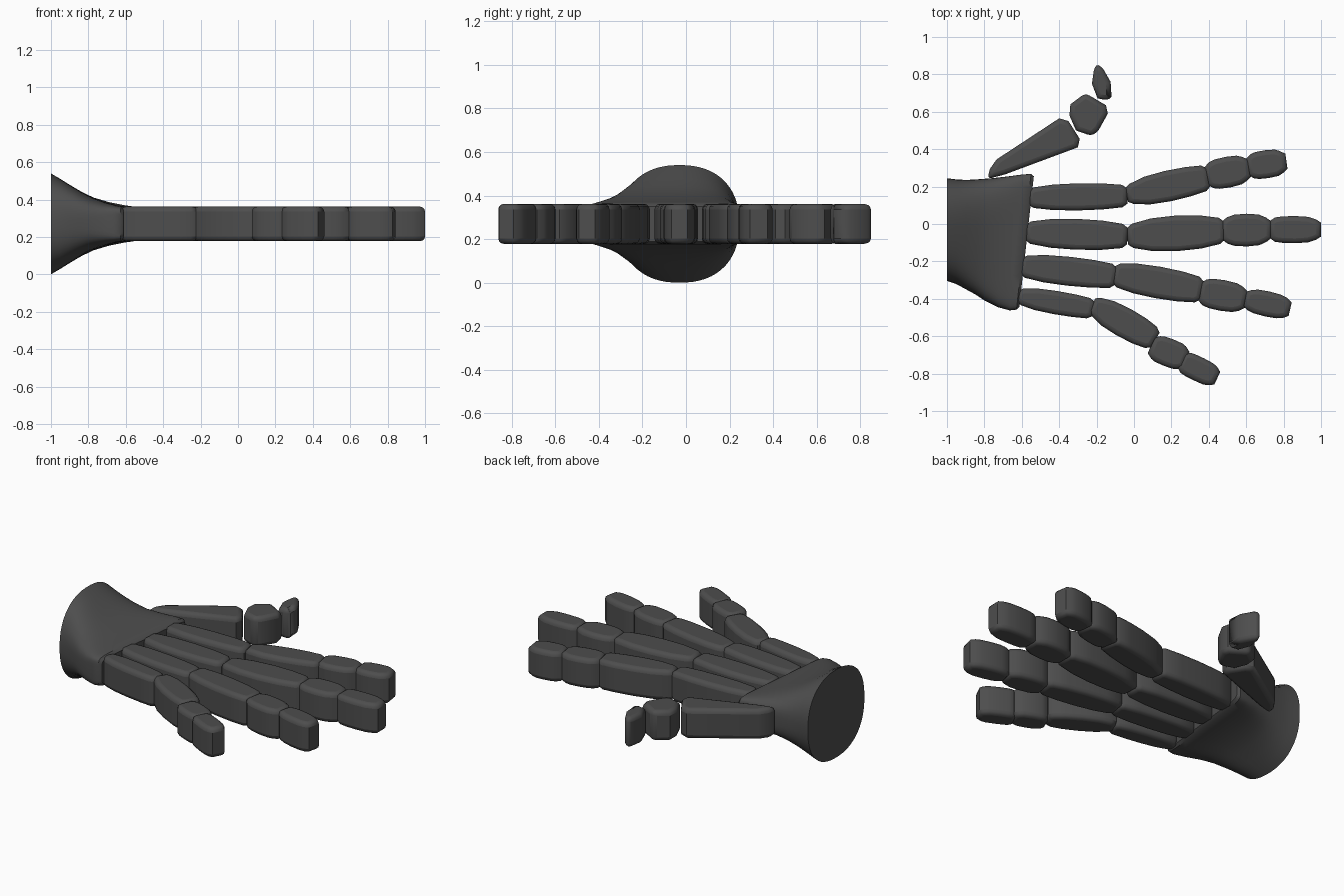
import bpy, bmesh, math
from mathutils import Vector

if "Cube" in bpy.data.objects:
    bpy.data.objects.remove(bpy.data.objects["Cube"])

MID_Z, HALF = 0.27, 0.092

mat = bpy.data.materials.new("dark grey")
mat.use_nodes = True
colour = (0.075, 0.075, 0.075, 1)
mat.diffuse_color = colour
mat.node_tree.nodes["Principled BSDF"].inputs["Base Color"].default_value = colour


def finish(name, bm, angle):
    bmesh.ops.recalc_face_normals(bm, faces=bm.faces)
    mesh = bpy.data.meshes.new(name)
    bm.to_mesh(mesh)
    bm.free()
    mesh.materials.append(mat)
    ob = bpy.data.objects.new(name, mesh)
    bpy.context.collection.objects.link(ob)
    bpy.ops.object.select_all(action="DESELECT")
    ob.select_set(True)
    bpy.context.view_layer.objects.active = ob
    bpy.ops.object.shade_smooth_by_angle(angle=math.radians(angle))
    return ob


def slab(name, outline):
    """Flat bone: an outline extruded in z with rounded rims."""
    bm = bmesh.new()
    rings = [[bm.verts.new((x, y, z)) for x, y in outline]
             for z in (MID_Z - HALF, MID_Z + HALF)]
    bm.faces.new(rings[0])
    bm.faces.new(rings[1])
    n = len(outline)
    for i in range(n):
        j = (i + 1) % n
        bm.faces.new((rings[0][i], rings[0][j], rings[1][j], rings[1][i]))
    ob = finish(name, bm, 42)
    bev = ob.modifiers.new("rounded rim", "BEVEL")
    bev.width, bev.segments = 0.026, 3
    bev.limit_method, bev.angle_limit = "ANGLE", math.radians(60)


def bone(name, x0, y0, x1, y1, w0, wm, w1):
    """Barrel-shaped outline along an axis with chamfered ends."""
    a, b = Vector((x0, y0)), Vector((x1, y1))
    length = (b - a).length
    d = (b - a) / length
    side = Vector((-d.y, d.x))
    c = 0.028
    stations = [(0, w0 * 0.68), (c, w0), (length * 0.25, w0 * 0.25 + wm * 0.75),
                (length * 0.5, wm), (length * 0.75, w1 * 0.25 + wm * 0.75),
                (length - c, w1), (length, w1 * 0.68)]
    left = [a + d * s + side * w / 2 for s, w in stations]
    right = [a + d * s - side * w / 2 for s, w in reversed(stations)]
    slab(name, [tuple(p) for p in left + right])


# Fingers: four bones each, from palm to tip
fingers = {
    "index": [(-.565, .14, -.035, .15, .11, .145, .12),
              (-.04, .155, .40, .25, .11, .165, .14),
              (.385, .255, .62, .30, .14, .165, .13),
              (.605, .305, .815, .335, .13, .15, .12)],
    "middle": [(-.58, -.045, -.035, -.065, .12, .165, .13),
               (-.035, -.065, .485, -.035, .13, .19, .14),
               (.47, -.035, .735, -.03, .14, .175, .13),
               (.725, -.03, 1.0, -.03, .13, .145, .11)],
    "ring": [(-.605, -.225, -.095, -.28, .12, .155, .13),
             (-.11, -.27, .365, -.355, .13, .17, .14),
             (.35, -.36, .6, -.405, .14, .165, .13),
             (.59, -.40, .835, -.455, .11, .135, .11)],
    "little": [(-.625, -.385, -.215, -.455, .09, .125, .11),
               (-.225, -.43, .115, -.62, .11, .16, .13),
               (.09, -.65, .28, -.725, .13, .15, .13),
               (.25, -.73, .445, -.825, .12, .13, .11)],
}
parts = ("palm_bone", "lower_bone", "middle_bone", "tip_bone")
for finger, bones in fingers.items():
    for part, spec in zip(parts, bones):
        bone(f"{finger}_finger_{part}", *spec)

# Thumb: three angled bones
slab("thumb_palm_bone", [(-.785, .24), (-.77, .295), (-.735, .345), (-.40, .565),
                         (-.35, .55), (-.29, .455), (-.30, .41), (-.69, .265)])
slab("thumb_middle_bone", [(-.34, .64), (-.26, .70), (-.15, .635), (-.14, .59),
                           (-.19, .50), (-.225, .47), (-.31, .50), (-.345, .58)])
slab("thumb_tip_bone", [(-.20, .86), (-.165, .83), (-.125, .76), (-.12, .68),
                        (-.135, .66), (-.195, .672), (-.225, .75), (-.215, .82)])

# Palm: loft from a round flared wrist to a flat, slightly slanted knuckle edge
# (x, y min, y max, half height, squareness)
sections = [(-1.0, -.305, .245, .27, 2.3), (-.95, -.32, .238, .24, 2.5),
            (-.9, -.345, .236, .208, 2.7), (-.84, -.375, .24, .172, 3),
            (-.78, -.41, .245, .142, 3.5), (-.7, -.445, .255, .116, 5),
            (-.63, -.462, .265, .1, 8), (-.59, -.458, .268, .094, 9),
            (-.575, -.445, .255, .08, 9)]
N = 56


def power(v, e):
    return math.copysign(abs(v) ** e, v)


bm = bmesh.new()
rings = []
for x, lo, hi, h, n in sections:
    ring = []
    for i in range(N):
        t = 2 * math.pi * (i + 0.5) / N
        y = (lo + hi) / 2 + (hi - lo) / 2 * power(math.cos(t), 2 / n)
        z = MID_Z + h * power(math.sin(t), 2 / n)
        slant = 0.11 * (y + 0.1) * (x + 1) / 0.42
        ring.append(bm.verts.new((x + slant, y, z)))
    rings.append(ring)
for r, s in zip(rings, rings[1:]):
    for i in range(N):
        j = (i + 1) % N
        bm.faces.new((r[i], r[j], s[j], s[i]))
bm.faces.new(rings[0])
bm.faces.new(rings[-1])
finish("palm_and_wrist", bm, 35)
